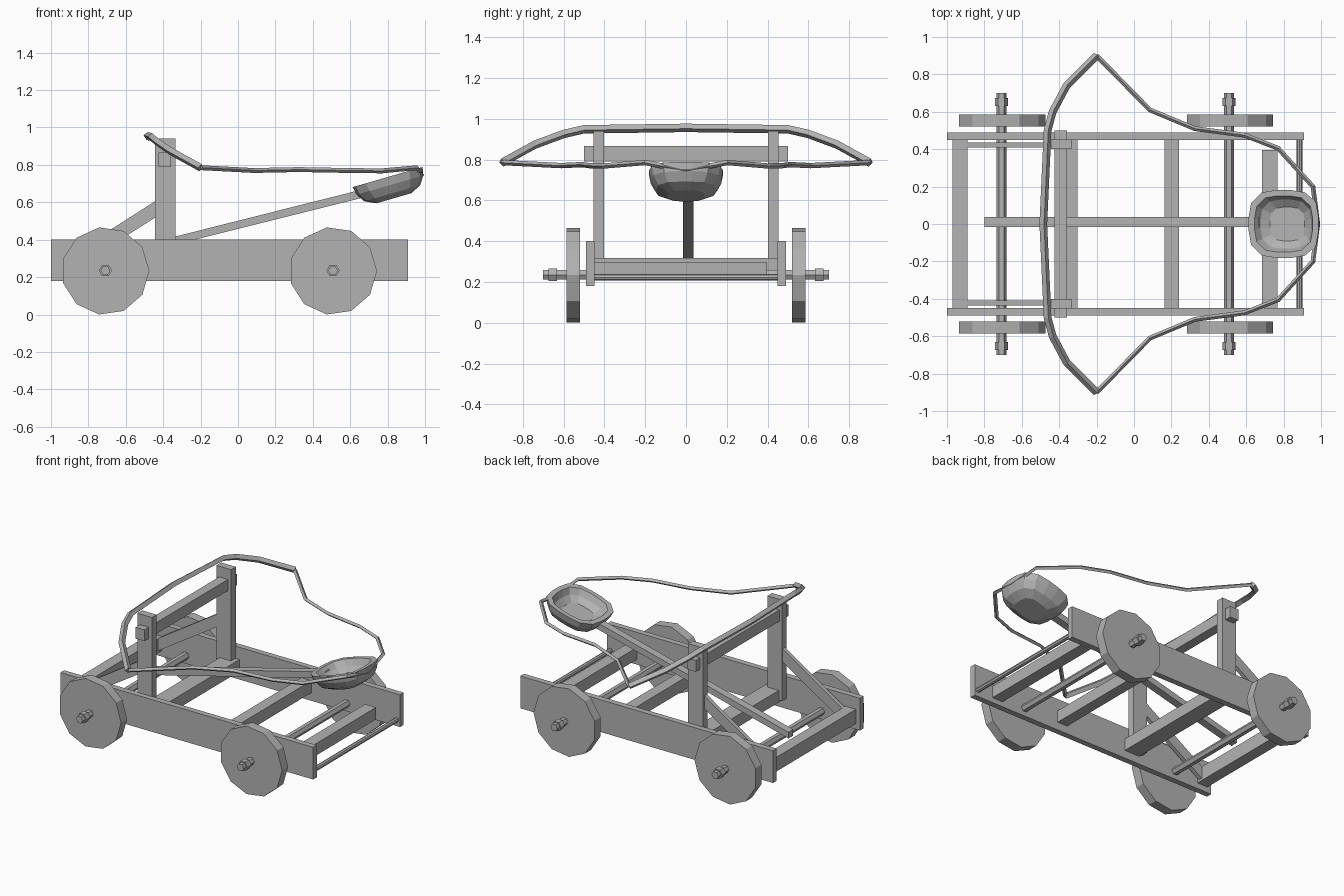
import bpy, bmesh, math
from mathutils import Matrix, Vector

cube = bpy.data.objects.get("Cube")
if cube:
    bpy.data.objects.remove(cube, do_unlink=True)

GREY = (0.45, 0.45, 0.45, 1)
mat = bpy.data.materials.new("plain grey")
mat.use_nodes = True
mat.diffuse_color = GREY
mat.node_tree.nodes["Principled BSDF"].inputs["Base Color"].default_value = GREY


def finish(name, bm):
    bmesh.ops.recalc_face_normals(bm, faces=bm.faces)
    mesh = bpy.data.meshes.new(name)
    bm.to_mesh(mesh)
    bm.free()
    mesh.materials.append(mat)
    ob = bpy.data.objects.new(name, mesh)
    bpy.context.collection.objects.link(ob)
    return ob


def slab(name, profile, y0, y1):
    """Extrude an x-z profile from y0 to y1."""
    bm = bmesh.new()
    face = bm.faces.new([bm.verts.new((x, y0, z)) for x, z in profile])
    new = bmesh.ops.extrude_face_region(bm, geom=[face])["geom"]
    verts = [v for v in new if isinstance(v, bmesh.types.BMVert)]
    bmesh.ops.translate(bm, verts=verts, vec=(0, y1 - y0, 0))
    return finish(name, bm)


def box(name, x0, x1, y0, y1, z0, z1):
    return slab(name, [(x0, z0), (x1, z0), (x1, z1), (x0, z1)], y0, y1)


def rod(name, sides, r, x, z, y0, y1):
    step = math.tau / sides
    ring = [(x + r * math.cos(i * step), z + r * math.sin(i * step)) for i in range(sides)]
    return slab(name, ring, y0, y1)


def tube(name, half, r):
    """Square-section tube along a path mirrored across y = 0."""
    path = [(x, -y, z) for x, y, z in reversed(half[1:])] + half
    curve = bpy.data.curves.new(name, "CURVE")
    curve.dimensions = "3D"
    curve.bevel_depth = r
    curve.bevel_resolution = 0
    curve.use_fill_caps = True
    spline = curve.splines.new("POLY")
    spline.points.add(len(path) - 1)
    for p, co in zip(spline.points, path):
        p.co = (*co, 1)
    curve.materials.append(mat)
    ob = bpy.data.objects.new(name, curve)
    bpy.context.collection.objects.link(ob)
    bpy.ops.object.select_all(action="DESELECT")
    ob.select_set(True)
    bpy.context.view_layer.objects.active = ob
    bpy.ops.object.convert(target="MESH")
    for p in ob.data.polygons:
        p.use_smooth = False


# Wheels, axles and hub nuts
for end, x in (("front", -0.709), ("rear", 0.508)):
    rod(end + "_axle", 6, 0.026, x, 0.235, -0.7, 0.7)
    for side, s in (("left", 1), ("right", -1)):
        rod(f"{end}_{side}_wheel", 11, 0.235, x, 0.233, s * 0.52, s * 0.585)
        rod(f"{end}_{side}_nut", 6, 0.035, x, 0.235, s * 0.632, s * 0.673)

# Side rails, upright posts and diagonal braces
for side, s in (("left", 1), ("right", -1)):
    box(side + "_rail", -1, 0.91, s * 0.449, s * 0.489, 0.18, 0.4)
    box(side + "_post", -0.444, -0.334, s * 0.402, s * 0.453, 0.25, 0.94)
    slab(side + "_brace", [(-0.44, 0.52), (-0.44, 0.608), (-0.94, 0.288), (-0.94, 0.235), (-0.89, 0.235)],
         s * 0.408, s * 0.435)

# Cross beams of the chassis
box("front_beam", -0.97, -0.89, -0.45, 0.45, 0.22, 0.317)
box("post_beam", -0.42, -0.303, -0.45, 0.45, 0.235, 0.317)
box("middle_beam", 0.163, 0.24, -0.45, 0.45, 0.235, 0.317)
box("rear_beam", 0.685, 0.767, -0.45, 0.395, 0.215, 0.297)
rod("rear_rod", 8, 0.016, 0.885, 0.223, -0.45, 0.45)
box("stop_bar", -0.424, -0.358, -0.5, 0.5, 0.79, 0.867)

# Throwing arm
slab("throwing_arm", [(-0.8, 0.258), (0.68, 0.628), (0.67, 0.67), (-0.8, 0.3)], -0.015, 0.037)

# Scoop: stacked rounded rings from outer base over the rim to inner floor
bm = bmesh.new()
SEG = 16
rings = []
for scale, depth in ((0.5, -0.118), (0.8, -0.09), (0.95, -0.045), (1, 0),
                     (0.83, 0), (0.72, -0.04), (0.5, -0.07)):
    ring = []
    for i in range(SEG):
        a = (i + 0.5) * math.tau / SEG
        c, s = math.cos(a), math.sin(a)
        k = scale / (abs(c) ** 3.2 + abs(s) ** 3.2) ** (1 / 3.2)
        ring.append(bm.verts.new((0.195 * k * c, 0.182 * k * s, depth)))
    rings.append(ring)
for lo, hi in zip(rings, rings[1:]):
    for i in range(SEG):
        j = (i + 1) % SEG
        bm.faces.new((lo[i], lo[j], hi[j], hi[i]))
bm.faces.new(rings[0])
bm.faces.new(rings[-1])
bm.transform(Matrix.Translation(Vector((0.8, 0, 0.735))) @ Matrix.Rotation(-0.28, 4, "Y"))
finish("scoop", bm)

# Bow and its string
tube("bow", [(-0.485, 0, 0.955), (-0.462, 0.5, 0.948), (-0.435, 0.6, 0.925),
             (-0.36, 0.74, 0.873), (-0.2, 0.9, 0.785)], 0.021)
tube("bow_string", [(0.982, 0, 0.745), (0.957, 0.2, 0.785), (0.77, 0.405, 0.768),
                    (0.59, 0.475, 0.77), (0.325, 0.51, 0.775), (0.085, 0.61, 0.77),
                    (-0.2, 0.9, 0.785)], 0.013)
